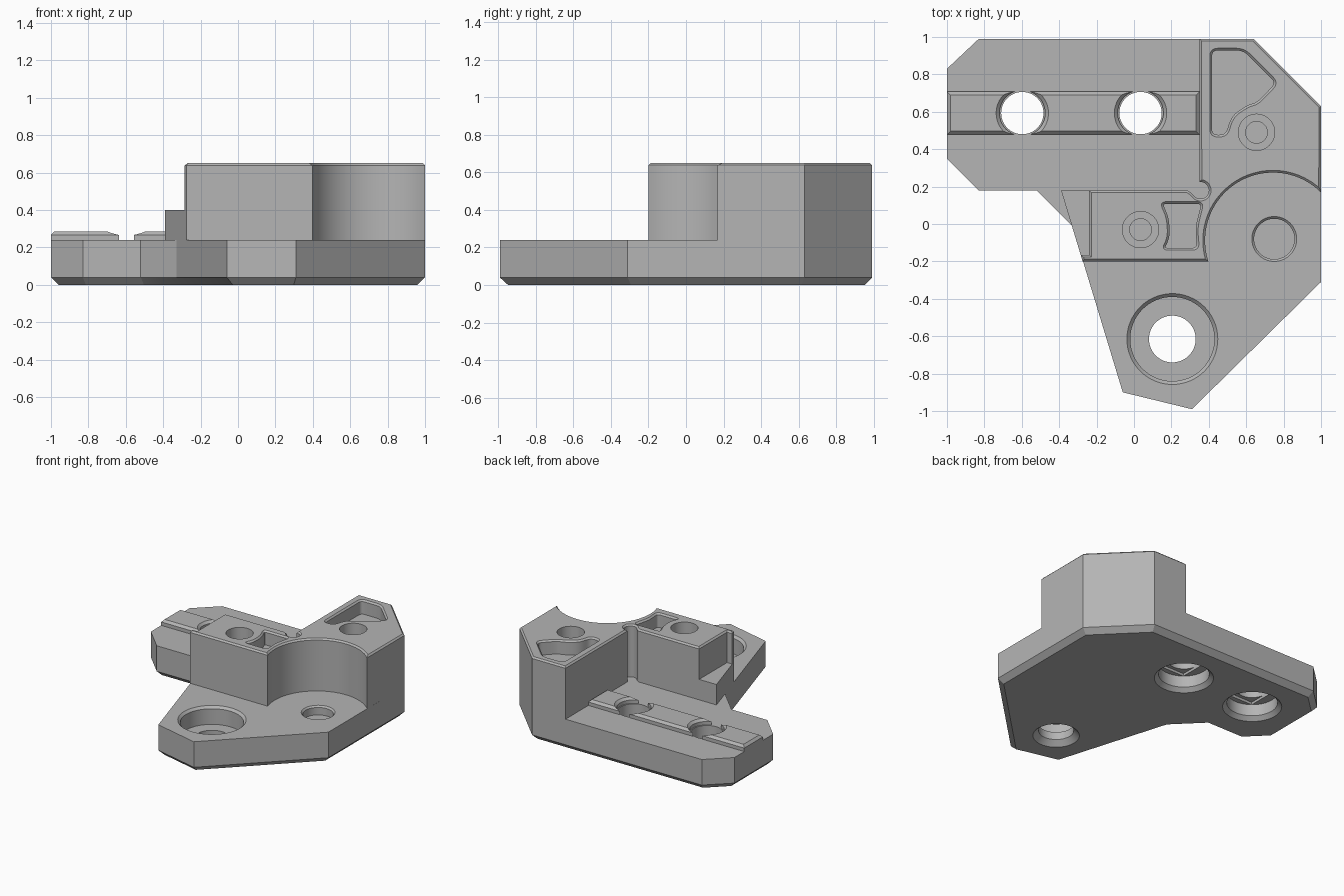
import bpy, bmesh
from math import cos, sin, radians
from mathutils import Vector

if "Cube" in bpy.data.objects:
    bpy.data.objects.remove(bpy.data.objects["Cube"])

grey = bpy.data.materials.new("plain grey")
grey.use_nodes = True
grey.diffuse_color = (0.46, 0.46, 0.46, 1)
grey.node_tree.nodes["Principled BSDF"].inputs["Base Color"].default_value = grey.diffuse_color

BASE_TOP, BLOCK_TOP, RAIL_TOP = 0.24, 0.65, 0.285


def arc(cx, cy, r, a0=0, a1=360, n=64):
    """Points along an arc; a full circle leaves out the repeated end."""
    steps = n if abs(a1 - a0) == 360 else n + 1
    angles = [radians(a0 + (a1 - a0) * i / n) for i in range(steps)]
    return [(cx + r * cos(a), cy + r * sin(a)) for a in angles]


def rounded(points, r, n=5):
    """Round every corner of a polygon."""
    out = []
    pts = [Vector(p) for p in points]
    for i, p in enumerate(pts):
        ends = []
        for q in (pts[i - 1], pts[(i + 1) % len(pts)]):
            d = q - p
            ends.append(p + d.normalized() * min(r, d.length * 0.45))
        for k in range(n + 1):
            t = k / n
            out.append(ends[0] * (1 - t) ** 2 + p * 2 * t * (1 - t) + ends[1] * t * t)
    return out


def inset(points, d):
    """Mitred inward offset of a counter-clockwise outline."""
    pts = [Vector(p) for p in points]
    out = []
    for i, p in enumerate(pts):
        a = (p - pts[i - 1]).normalized()
        b = (pts[(i + 1) % len(pts)] - p).normalized()
        na, nb = Vector((-a.y, a.x)), Vector((-b.y, b.x))
        out.append(p + (na + nb) * d / max(1 + na.dot(nb), 0.2))
    return out


def loft(name, outline, levels):
    """Solid from one outline, with (height, inset) levels going up."""
    bm = bmesh.new()
    rings = [[bm.verts.new((p[0], p[1], z)) for p in inset(outline, d)] for z, d in levels]
    n = len(outline)
    for low, high in zip(rings, rings[1:]):
        for i in range(n):
            j = (i + 1) % n
            bm.faces.new((low[i], low[j], high[j], high[i]))
    bm.faces.new(rings[0][::-1])
    bm.faces.new(rings[-1])
    bmesh.ops.recalc_face_normals(bm, faces=bm.faces)
    mesh = bpy.data.meshes.new(name)
    bm.to_mesh(mesh)
    bm.free()
    mesh.materials.append(grey)
    obj = bpy.data.objects.new(name, mesh)
    bpy.context.collection.objects.link(obj)
    return obj


def pocket(outline, floor, top, lip=0.0):
    """Cutter open at the top, with a chamfered lip."""
    levels = [(floor, lip), (top - lip, lip), (top, 0), (top + 0.05, 0)]
    return loft("cutter", outline, levels if lip else [levels[0], levels[-1]])


def under(outline, ceiling, lip):
    """Cutter open at the bottom, with a chamfered lip."""
    return loft("cutter", outline, [(-0.05, -lip), (0, -lip), (lip, 0), (ceiling, 0)])


def carve(obj, cutters):
    """Subtract the cutters, keep the result and drop the helpers."""
    for c in cutters:
        c.hide_render = True
        mod = obj.modifiers.new("cut", "BOOLEAN")
        mod.operation, mod.solver, mod.object = "DIFFERENCE", "EXACT", c
    graph = bpy.context.evaluated_depsgraph_get()
    graph.update()
    mesh = bpy.data.meshes.new_from_object(obj.evaluated_get(graph))
    obj.modifiers.clear()
    obj.data = mesh
    for c in cutters:
        bpy.data.objects.remove(c)


# Base plate with a chamfered underside
plate = [(-1, 0.35), (-0.83, 0.18), (-0.52, 0.18), (-0.33, -0.01), (-0.06, -0.9),
         (0.31, -0.99), (1, -0.31), (1, 0.63), (0.64, 0.99), (-0.83, 0.99), (-1, 0.83)]
base = loft("base_plate", plate, [(0, 0.04), (0.04, 0), (BASE_TOP, 0)])
cuts = [
    # Large counterbored hole and shallow round socket
    pocket(arc(0.205, -0.615, 0.243), 0.1, BASE_TOP, 0.018),
    under(arc(0.205, -0.615, 0.125), 0.2, 0.04),
    pocket(arc(0.75, -0.08, 0.12), 0.17, BASE_TOP, 0.012),
]
# Bolt holes along the rail, wider from below with a stepped ceiling
rail_holes = [(-0.597, 0.593), (0.035, 0.593)]
for x, y in rail_holes:
    cuts.append(pocket(arc(x, y, 0.113), -0.1, BASE_TOP))
    cuts.append(under(arc(x, y, 0.18), 0.12, 0.03))
    slot = [(x - 0.113, y - 0.14), (x + 0.113, y - 0.14), (x + 0.113, y + 0.14), (x - 0.113, y + 0.14)]
    cuts.append(loft("cutter", slot, [(0.1, 0), (0.14, 0)]))
carve(base, cuts)

# Raised block, hollowed by a round clearance and a corner relief
block_outline = ([(-0.275, -0.2)] + arc(0.743, -0.088, 0.363, 198, 45, 40)
                 + [(1, 0.63), (0.64, 0.99), (0.35, 0.99)]
                 + arc(0.355, 0.18, 0.045, 96, -145, 20)
                 + [(0.305, 0.168), (0.285, 0.18), (-0.24, 0.18), (-0.24, -0.165), (-0.285, -0.165)])
block = loft("raised_block", block_outline,
             [(BASE_TOP, 0), (BLOCK_TOP - 0.012, 0), (BLOCK_TOP, 0.012)])
back_pocket = ([(0.405, 0.94), (0.405, 0.465), (0.5, 0.465), (0.53, 0.57), (0.61, 0.625),
                (0.665, 0.64), (0.775, 0.755), (0.59, 0.94)])
front_pocket = [(0.135, 0.12), (0.175, 0.03), (0.18, -0.07), (0.145, -0.14),
                (0.35, -0.14), (0.34, -0.02), (0.375, 0.12)]
cuts = [pocket(rounded(back_pocket, 0.045), 0.54, BLOCK_TOP, 0.012),
        pocket(rounded(front_pocket, 0.04), 0.54, BLOCK_TOP, 0.012)]
# Stepped blind screw holes
for x, y in [(0.655, 0.49), (0.035, -0.03)]:
    cuts.append(pocket(arc(x, y, 0.097), 0.45, BLOCK_TOP))
    cuts.append(loft("cutter", arc(x, y, 0.058), [(0.3, 0), (0.5, 0)]))
carve(block, cuts)

# Low step beside the block
step = loft("side_step", [(-0.39, 0.18), (-0.285, -0.165), (-0.24, -0.165), (-0.24, 0.18)],
            [(BASE_TOP, 0), (0.4, 0)])

# Locating rail, split by the bolt holes
rail = loft("locating_rail", [(-1, 0.478), (0.35, 0.478), (0.35, 0.708), (-1, 0.708)],
            [(BASE_TOP, 0), (RAIL_TOP - 0.018, 0), (RAIL_TOP, 0.018)])
carve(rail, [pocket(arc(x, y, 0.14), 0.2, RAIL_TOP, 0.018) for x, y in rail_holes])

# Smooth round walls, sharp edges
bpy.ops.object.select_all(action="DESELECT")
for obj in (base, block, step, rail):
    obj.select_set(True)
bpy.context.view_layer.objects.active = base
bpy.ops.object.shade_smooth_by_angle(angle=radians(25))
